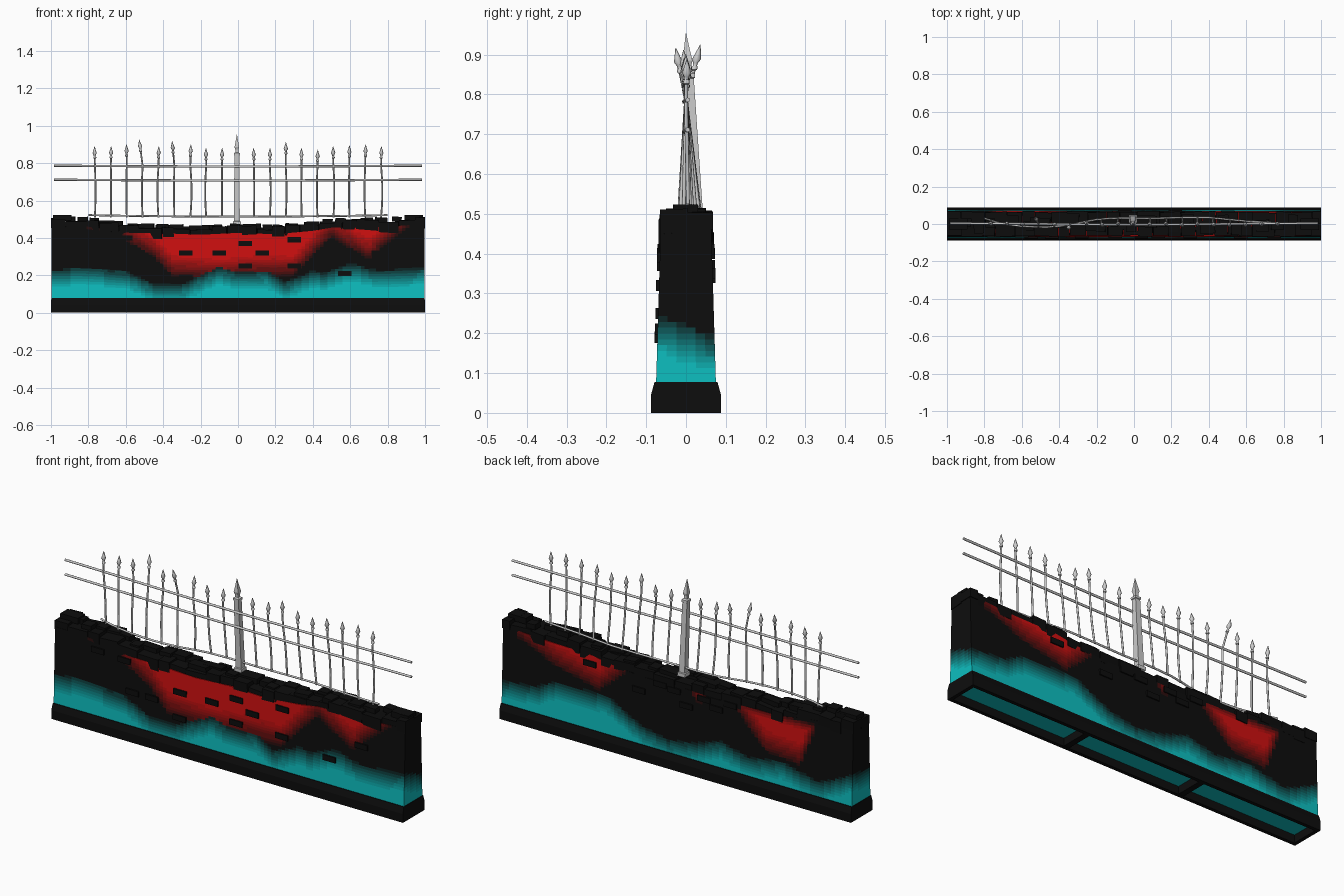
import bpy, bmesh, math, random
from mathutils import Vector, Matrix

if "Cube" in bpy.data.objects:
    bpy.data.objects.remove(bpy.data.objects["Cube"])
random.seed(7)


def lerp_table(t, x):
    if x <= t[0][0]:
        return t[0][1]
    for (a, p), (b, q) in zip(t, t[1:]):
        if x <= b:
            return p + (q - p) * (x - a) / (b - a)
    return t[-1][1]


def finish(bm, name, mats=(), smooth=False):
    bmesh.ops.recalc_face_normals(bm, faces=bm.faces)
    me = bpy.data.meshes.new(name)
    bm.to_mesh(me)
    bm.free()
    ob = bpy.data.objects.new(name, me)
    bpy.context.collection.objects.link(ob)
    for m in mats:
        me.materials.append(m)
    if smooth:
        bpy.context.view_layer.objects.active = ob
        ob.select_set(True)
        bpy.ops.object.shade_smooth_by_angle(angle=math.radians(50))
        ob.select_set(False)
    return ob


def box(bm, c, s, rot=0.0, tilt=0.0):
    m = (Matrix.Translation(c) @ Matrix.Rotation(rot, 4, 'Z') @ Matrix.Rotation(tilt, 4, 'Y')
         @ Matrix.Diagonal((*s, 1)))
    return bmesh.ops.create_cube(bm, size=1, matrix=m)['verts']


def tube(bm, pts, sides, along_x=False, phase=0.0):
    """Rings of (x, y, z, radius) joined into a closed rod."""
    rings = []
    for x, y, z, r in pts:
        ring = []
        for k in range(sides):
            a = phase + 2 * math.pi * k / sides
            d = (0, math.cos(a), math.sin(a)) if along_x else (math.cos(a), math.sin(a), 0)
            ring.append(bm.verts.new(Vector((x, y, z)) + r * Vector(d)))
        rings.append(ring)
    for a, b in zip(rings, rings[1:]):
        for k in range(sides):
            j = (k + 1) % sides
            bm.faces.new((a[k], a[j], b[j], b[k]))
    bm.faces.new(rings[0])
    bm.faces.new(rings[-1])


# Materials: black plus shades fading to teal and to red
def material(name, c):
    m = bpy.data.materials.new(name)
    m.diffuse_color = (*c, 1)
    m.use_nodes = True
    m.node_tree.nodes["Principled BSDF"].inputs["Base Color"].default_value = m.diffuse_color
    return m


N = 8
DARK, TEAL, RED = (.004, .004, .004), (.004, .52, .53), (.62, .005, .005)
black = material("black", DARK)
shades = [black]
for nm, col in (("teal", TEAL), ("red", RED)):
    for i in range(1, N + 1):
        t = (i / N) ** 1.7
        shades.append(material(f"{nm}_{i}", [d + (c - d) * t for d, c in zip(DARK, col)]))

# Outlines along the wall: top height, teal height, lower edge of red
TOP = [(-1, .5), (-.85, .5), (-.7, .485), (-.58, .462), (-.4, .46), (-.2, .452), (0, .462),
       (.2, .455), (.4, .473), (.5, .49), (.8, .495), (1, .51)]
TEAL_F = [(-1, .2), (-.85, .22), (-.6, .2), (-.45, .13), (-.3, .13), (-.1, .22), (0, .19), (.15, .2),
          (.25, .14), (.4, .2), (.46, .19), (.6, .24), (.75, .2), (1, .22)]
TEAL_B = [(-1, .22), (-.9, .17), (-.8, .13), (-.6, .18), (-.4, .15), (-.25, .19), (-.1, .14), (.05, .12),
          (.2, .15), (.4, .25), (.7, .24), (.8, .19), (1, .17)]
RED_F = [(-1, .6), (-.88, .45), (-.75, .43), (-.68, .48), (-.6, .38), (-.45, .29), (-.35, .19), (-.1, .17),
         (.1, .19), (.3, .19), (.4, .3), (.5, .4), (.56, .36), (.7, .28), (.8, .37), (.9, .44), (1, .6)]
RED_B = [(-.82, .5), (-.7, .2), (-.5, .22), (-.3, .42), (-.2, .45), (-.12, .35), (-.03, .46), (.2, .5),
         (.35, .36), (.45, .28), (.7, .34), (.92, .43), (1, .6)]


def half(z):
    return .075 - .03 * (z - .08)


def shade(p):
    w = min(1, max(0, .5 + p.y / .14))
    teal = lerp_table(TEAL_F, p.x) * (1 - w) + lerp_table(TEAL_B, p.x) * w
    t = min(1, max(0, (teal + .03 - p.z) / .11))
    if t > .06:
        return math.ceil(t * N)
    if abs(p.x) > .99:
        return 0
    r = (p.z - lerp_table(RED_B if p.y > 0 else RED_F, p.x)) / .13
    if p.y > 0 and p.x < -.25:
        r = min(r, (.44 - p.z) / .05)
    return N + math.ceil(min(1, r) * N) if r > .06 else 0


# Wall body: six gridded sides, each small face shaded by position
bm = bmesh.new()
B = .04


def patch(f, nu, nv):
    g = [[bm.verts.new(f(i / nu, j / nv)) for j in range(nv + 1)] for i in range(nu + 1)]
    for i in range(nu):
        for j in range(nv):
            fc = bm.faces.new((g[i][j], g[i + 1][j], g[i + 1][j + 1], g[i][j + 1]))
            fc.material_index = shade(fc.calc_center_median())


def wall_point(u, v, s):
    x = -.996 + 1.992 * u
    z = B + (lerp_table(TOP, x) - .035 - B) * v
    return Vector((x, s * half(z), z))


patch(lambda u, v: wall_point(u, v, -1), 100, 30)
patch(lambda u, v: wall_point(u, v, 1), 100, 30)
for v_end in (0, 1):
    patch(lambda u, v: wall_point(u, v_end, 2 * v - 1), 100, 6)
for u_end in (0, 1):
    patch(lambda u, v: wall_point(u_end, v, 2 * u - 1), 6, 30)
bmesh.ops.remove_doubles(bm, verts=bm.verts, dist=1e-5)
finish(bm, "wall_body", shades)

# Plinth: hollow ring with chamfered top, open below
bm = bmesh.new()
rings = [[bm.verts.new((sx * (1 - dx), sy * y, z)) for sx, sy in ((-1, -1), (1, -1), (1, 1), (-1, 1))]
         for dx, y, z in ((.018, .07, 0), (0, .088, 0), (0, .088, .045), (.002, .079, .078),
                          (.018, .07, .078))]
for a, b in zip(rings, rings[1:] + rings[:1]):
    for k in range(4):
        j = (k + 1) % 4
        bm.faces.new((a[k], a[j], b[j], b[k]))
for x in (-.33, .33):
    box(bm, (x, 0, .022), (.03, .142, .042))
finish(bm, "plinth", [black])

# Broken coping stones along the top, in a front and a back row
bm = bmesh.new()
for s in (-1, 1):
    x = -1.0
    while x < .99:
        w = min(random.uniform(.055, .125), 1.0 - x)
        if 1.0 - x - w < .04:
            w = 1.0 - x
        c = x + w / 2
        h = random.uniform(.045, .06)
        top = lerp_table(TOP, c) + random.uniform(-.014, .008)
        d = random.uniform(.064, .07)
        edge = abs(c) > .9
        vs = box(bm, (c, s * (d / 2 + random.uniform(-.005, 0)), top - h / 2), (w - .002, d, h),
                 0 if edge else random.uniform(-.06, .06), 0 if edge else random.uniform(-.05, .05))
        for v in vs:
            v.co.z += random.uniform(-.003, .003)
        x += w
finish(bm, "coping_stones", [black])

# Loose stones lying on the coping
bm = bmesh.new()
for i in range(22):
    x = -.93 + 1.86 * i / 21 + random.uniform(-.03, .03)
    box(bm, (x, random.uniform(-.03, .03), lerp_table(TOP, x) + .002),
        (random.uniform(.05, .11), random.uniform(.04, .065), .026),
        random.uniform(-.1, .1), random.uniform(-.06, .06))
for s in (-1, 1):
    box(bm, (s * .94, 0, .508), (.1, .06, .03))
finish(bm, "loose_stones", [black])

# Bricks standing proud of both faces
bm = bmesh.new()
front = [(-.28, .32), (-.28, .19), (-.44, .25), (-.6, .4), (-.1, .32), (.04, .37), (.04, .25), (.13, .32),
         (.3, .25), (.3, .39), (.57, .21), (.75, .32), (-.55, .25), (-.75, .41)]
back = [(-.15, .4), (-.05, .34), (.1, .41), (-.3, .41), (.22, .35), (.02, .4), (-.22, .37), (.5, .41)]
for s, spots in ((-1, front), (1, back)):
    for x, z in spots:
        box(bm, (x, s * (half(z) - .006), z), (.072, .026, .028))
finish(bm, "raised_bricks", [black])

# Straight upper rails and the buckled lower rail
SAG = [(-.8, .03), (-.72, .005), (-.62, -.012), (-.48, -.018), (-.35, -.008), (-.22, .022), (-.1, .032),
       (.1, .03), (.25, .034), (.4, .034), (.6, .015), (.8, .003)]
bm = bmesh.new()
for z in (.785, .71):
    tube(bm, [(x, -.004 * math.cos(x * 3), z - .003 * math.cos(2 * x), .006)
              for x in [-.985 + 1.97 * i / 12 for i in range(13)]], 8, True)
finish(bm, "upper_rails", smooth=True)
bm = bmesh.new()
tube(bm, [(x, lerp_table(SAG, x), .522 - .008 * (1 - (x / .8) ** 2), .005)
          for x in [-.8 + 1.6 * i / 24 for i in range(25)]], 8, True)
finish(bm, "lower_rail", smooth=True)

# Pickets: bowed shaft, collar and spear head; two are bent over
SPEAR = [(-.065, .0045), (-.063, .008), (-.056, .008), (-.053, .005), (-.046, .006), (-.036, .0115),
         (-.022, .007), (0, .0008)]
heights = [.89, .89, .9, .925, .89, .917, .9, .88, .88, .88, .88, .912, .88, .872, .89, .895, .9, .89]
BENT = {3: (-.018, .036), 5: (-.012, -.026)}
bm = bmesh.new()
for i, h in enumerate(heights):
    x = -.765 + .085 * (i + (i > 8))
    y0 = lerp_table(SAG, x)
    bx, by = BENT.get(i, (random.uniform(-.003, .003), random.uniform(-.008, .008)))
    bow = random.uniform(-.007, .007)
    pts = []
    for k in range(6):
        t = k / 5
        pts.append((x + bow * math.sin(math.pi * t), y0 * (1 - t), .51 + .275 * t, .0048))
    for dz, r in SPEAR:
        t = (h + dz - .785) / (h - .785)
        pts.append((x + bx * t, by * t, h + dz, r))
    tube(bm, pts, 8)
finish(bm, "pickets", smooth=True)

# Square centre post with foot, cap and spike
bm = bmesh.new()
post = [(.47, .03), (.488, .03), (.49, .0225), (.84, .0185), (.842, .023), (.853, .023), (.858, .012),
        (.872, .012), (.885, .0175), (.91, .011), (.953, .001)]
tube(bm, [(-.006, .028 * (1 - max(0, (z - .48) / .47)), z, r) for z, r in post], 4, phase=math.pi / 4)
finish(bm, "centre_post")
